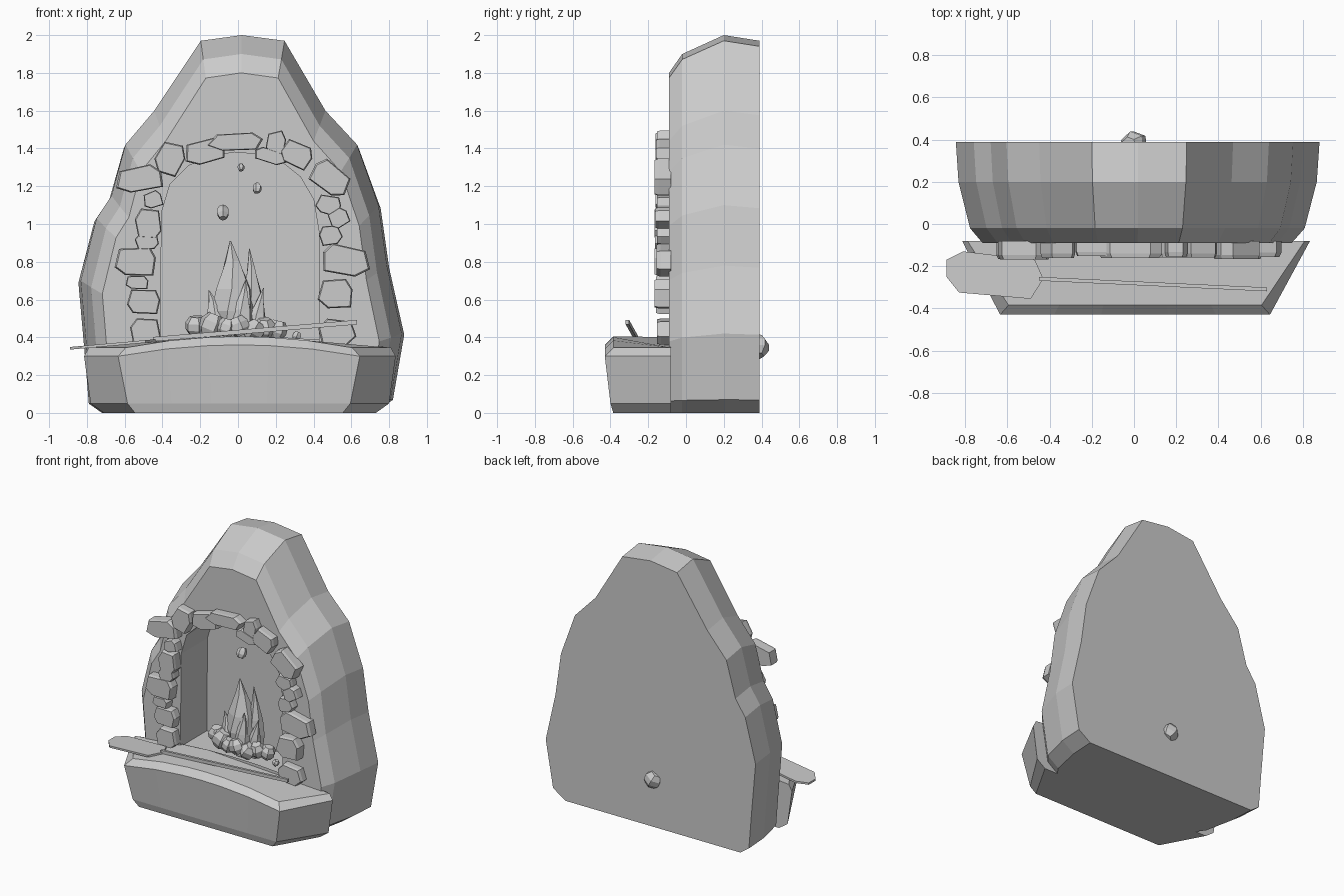
import bpy, bmesh, math, random
from mathutils import Vector, Matrix

if "Cube" in bpy.data.objects:
    bpy.data.objects.remove(bpy.data.objects["Cube"])

random.seed(4)


def loft(name, rings):
    """Skin equal-length rings of points and cap both ends."""
    bm = bmesh.new()
    vs = [[bm.verts.new(p) for p in r] for r in rings]
    n = len(rings[0])
    for a, b in zip(vs, vs[1:]):
        for i in range(n):
            j = (i + 1) % n
            bm.faces.new((a[i], a[j], b[j], b[i]))
    bm.faces.new(vs[0])
    bm.faces.new(vs[-1])
    bmesh.ops.recalc_face_normals(bm, faces=bm.faces)
    me = bpy.data.meshes.new(name)
    bm.to_mesh(me)
    bm.free()
    ob = bpy.data.objects.new(name, me)
    bpy.context.collection.objects.link(ob)
    return ob


def rock(name, x, y, z, r, tall=1.0):
    """Faceted hexagonal lump."""
    rot = Matrix.Rotation(random.uniform(-.6, .6), 3, random.choice('XY')) @ Matrix.Rotation(random.random(), 3, 'Z')
    k = [random.uniform(.85, 1.1) for _ in range(6)]
    rings = [[Vector((x, y, z)) + rot @ Vector((r * f * k[i] * math.cos(i * math.pi / 3),
              r * f * k[i] * math.sin(i * math.pi / 3), h * r * tall)) for i in range(6)]
             for f, h in ((.6, -.85), (1, -.3), (1, .3), (.6, .85))]
    return loft(name, rings)


# Chimney body: faceted outline narrowing toward the front
outline = [(.72, 0), (.82, .07), (.88, .42), (.80, .78), (.755, 1.1), (.64, 1.42), (.47, 1.6),
           (.25, 1.97), (.02, 2), (-.2, 1.97), (-.45, 1.6), (-.605, 1.42), (-.68, 1.15),
           (-.76, 1.03), (-.845, .7), (-.81, .3), (-.79, .05), (-.72, 0)]
body = loft("chimney_body", [[(x * fx, y, z * fz) for x, z in outline] for y, fx, fz in
            ((-.09, .85, .9), (-.02, .92, .95), (.2, .985, 1), (.39, 1, .985))])

# Arched firebox cut into the body
arch = [(-.41, .37), (.43, .37), (.43, .95), (.4, 1.13), (.33, 1.25), (.23, 1.33), (.1, 1.37),
        (-.02, 1.38), (-.13, 1.36), (-.26, 1.31), (-.36, 1.21), (-.405, 1.06)]
cutter = loft("firebox_cutter", [[(x, y, z) for x, z in arch] for y in (-.5, .22)])
cutter.hide_render = True
mod = body.modifiers.new("firebox", 'BOOLEAN')
mod.object = cutter
mod.solver = 'EXACT'
bpy.context.view_layer.objects.active = body
bpy.ops.object.modifier_apply(modifier=mod.name)
bpy.data.objects.remove(cutter)

# Hearth slab with a gently arched top
rings = []
for z, xf, yf, xb, lift in ((0, .55, -.385, .72, 0), (.05, .59, -.40, .79, 0),
                            (.3, .64, -.43, .825, .06), (.345, .6, -.385, .80, .06)):
    steps = [-1, -.6, -.25, 0, .25, .6, 1]
    front = [(xf * t + .005, yf, z + lift * (1 - t * t)) for t in steps]
    back = [(xb * t + .01, -.08, z + lift * (1 - t * t)) for t in reversed(steps)]
    rings.append(front + back)
loft("hearth", rings)

# Arch stones: x, z, width, height, tilt in degrees
stones = [(-.49, .43, .17, .14, 0), (-.5, .59, .18, .13, -8), (-.535, .69, .12, .07, 0),
          (-.54, .80, .23, .15, 0), (-.48, .91, .13, .09, 5), (-.47, 1.0, .14, .17, 0),
          (-.45, 1.13, .1, .09, 20), (-.52, 1.24, .25, .14, 10), (-.36, 1.35, .15, .17, -20),
          (-.17, 1.385, .22, .13, 14), (-.01, 1.435, .29, .09, 0), (.2, 1.43, .1, .12, 0),
          (.17, 1.36, .17, .07, -15), (.31, 1.37, .18, .12, -28), (.49, 1.24, .24, .14, -35),
          (.48, 1.1, .14, .1, -15), (.53, 1.03, .11, .1, 30), (.49, .94, .12, .1, 10),
          (.57, .81, .26, .15, -8), (.52, .63, .18, .15, 0), (.53, .43, .2, .13, 0)]
shape = [(-.5, -.2), (-.25, -.5), (.42, -.46), (.5, .15), (.3, .5), (-.38, .44)]
for n, (x, z, w, h, tilt) in enumerate(stones):
    s = random.choice((-1, 1))
    c, d = math.cos(math.radians(tilt)), math.sin(math.radians(tilt))
    pts = [(s * px * w * random.uniform(.9, 1.1), pz * h * random.uniform(.9, 1.1)) for px, pz in shape]
    front = -.16 + random.uniform(-.008, .008)
    loft(f"arch_stone_{n + 1}", [[(x + f * (px * c - pz * d), y, z + f * (px * d + pz * c)) for px, pz in pts]
                                 for y, f in ((-.08, 1), (front + .02, 1), (front, .92))])


# Flames: bulging faceted tongues
def flame(name, x, y, r, tip, lean):
    z0 = .38
    prof = ((.8, 0, 0), (1.05, .3, 0), (.85, .52, .1), (.35, .8, .55), (.03, 1, 1))
    loft(name, [[(x + lean * b + r * f * math.cos(i * math.pi / 3 + t * .8),
                  y + .75 * r * f * math.sin(i * math.pi / 3 + t * .8), z0 + (tip - z0) * t)
                 for i in range(6)] for f, t, b in prof])


flame("flame_centre", -.02, .08, .12, .91, -.02)
flame("flame_right", .08, .1, .06, .87, -.02)
flame("flame_left_low", -.11, .06, .065, .65, -.045)
flame("flame_right_low", .1, .05, .05, .66, .035)
flame("flame_front", .02, .02, .06, .7, .02)

# Coals in front of and around the fire
coals = [(-.22, .07, .46, .06), (-.14, .02, .46, .075), (-.06, -.02, .45, .055), (.01, -.02, .46, .06),
         (.08, 0, .44, .06), (.14, .03, .45, .06), (.21, .05, .44, .055), (.31, 0, .41, .025),
         (0, .375, .35, .065)]
for n, c in enumerate(coals):
    rock(f"coal_{n + 1}", *c)

# Floating sparks
for n, c in enumerate([(.015, .12, 1.3, .018), (.1, .12, 1.19, .025), (-.08, .16, 1.06, .034)]):
    rock(f"spark_{n + 1}", *c, tall=1.25)

# Fire shovel resting across the hearth
blade = [(-.89, -.17), (-.81, -.13), (-.47, -.17), (-.43, -.26), (-.49, -.355), (-.83, -.325), (-.89, -.25)]
loft("shovel_blade", [[(x, y, .335 + (x + .89) * .09 + h) for x, y in blade] for h in (0, .014)])
loft("shovel_handle", [[(x, y + .009, z - .012), (x, y + .009, z + .012), (x, y - .009, z + .012),
                        (x, y - .009, z - .012)] for x, y, z in ((-.45, -.26, .39), (.63, -.31, .48))])
